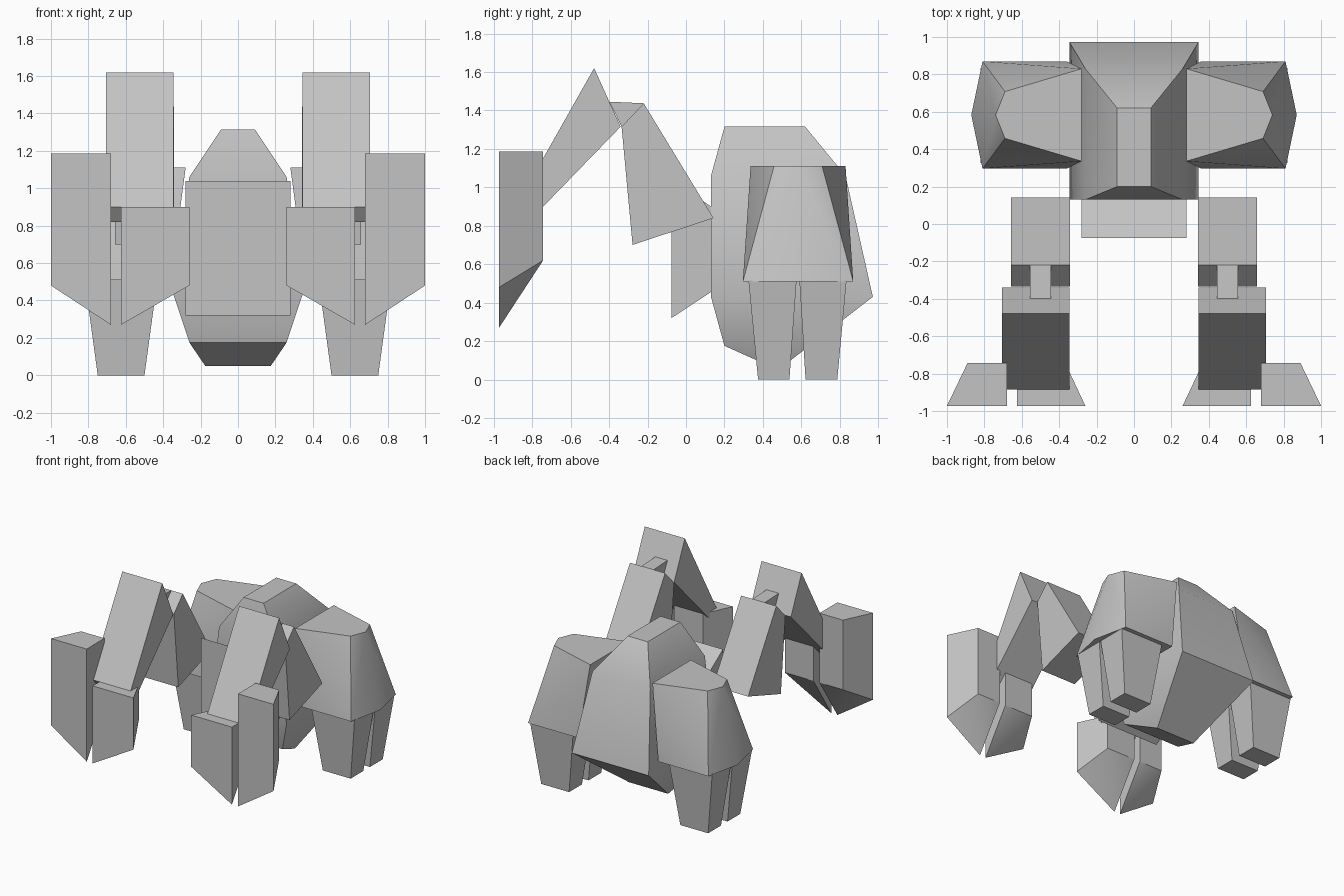
import bpy
import bmesh
import math

cube = bpy.data.objects.get("Cube")
if cube:
    bpy.data.objects.remove(cube, do_unlink=True)

# One plain stone grey for everything
grey = bpy.data.materials.new("stone_grey")
grey.use_nodes = True
COLOUR = (0.55, 0.55, 0.55, 1)
grey.diffuse_color = COLOUR
grey.node_tree.nodes["Principled BSDF"].inputs["Base Color"].default_value = COLOUR


def solid(name, points):
    """Convex faceted block around the given corners, soft only over shallow edges."""
    bm = bmesh.new()
    for p in points:
        bm.verts.new(p)
    bmesh.ops.convex_hull(bm, input=bm.verts[:])
    bmesh.ops.dissolve_limit(bm, angle_limit=math.radians(1),
                             verts=bm.verts[:], edges=bm.edges[:])
    bmesh.ops.recalc_face_normals(bm, faces=bm.faces[:])
    for f in bm.faces:
        f.smooth = True
    for e in bm.edges:
        e.smooth = e.calc_face_angle(math.pi) < math.radians(30)
    mesh = bpy.data.meshes.new(name)
    bm.to_mesh(mesh)
    bm.free()
    mesh.materials.append(grey)
    obj = bpy.data.objects.new(name, mesh)
    bpy.context.collection.objects.link(obj)
    return obj


def rect(x0, x1, y0, y1, z):
    return [(x, y, z) for x in (x0, x1) for y in (y0, y1)]


def extrude_x(profile, x0, x1):
    """Corners of a side (y, z) profile swept across x."""
    return [(x, y, z) for x in (x0, x1) for y, z in profile]


def pair(name, points):
    """The same block on both sides of the model."""
    solid("left_" + name, points)
    solid("right_" + name, [(-x, y, z) for x, y, z in points])


# Body: stacked rings narrowing to a ridge on top and a keel below
solid("body",
      rect(-0.09, 0.09, 0.2, 0.62, 1.315)
      + rect(-0.26, 0.26, 0.13, 0.83, 1.06)
      + rect(-0.345, 0.345, 0.13, 0.972, 0.43)
      + [(s * 0.26, 0.2, 0.175) for s in (-1, 1)]
      + [(s * 0.175, 0.48, 0.05) for s in (-1, 1)])

# Head block on the front of the body
solid("head", extrude_x([(-0.075, 0.32), (-0.075, 1.04), (0.13, 0.9), (0.13, 0.455)],
                        -0.28, 0.28))

# Hind hips: faceted shells
MID = 0.583
hip = [(0.74, MID, 1.11), (0.87, MID, 0.51)]
for s in (-1, 1):
    hip += [(0.28, MID + s * 0.247, 1.11), (0.69, MID + s * 0.125, 1.11),
            (0.36, MID + s * 0.287, 0.51), (0.81, MID + s * 0.287, 0.51)]
pair("hip", hip)

# Hind feet: two tapered toes under each hip
for name, top, foot in (("front_toe", (0.325, 0.575), (0.375, 0.538)),
                        ("back_toe", (0.59, 0.835), (0.622, 0.787))):
    pair(name, rect(0.43, 0.82, *top, 0.515) + rect(0.5, 0.75, *foot, 0))

# Arms: upper arm, elbow link and forearm
pair("upper_arm", extrude_x([(-0.22, 1.437), (0.143, 0.84), (-0.278, 0.7), (-0.335, 1.315)],
                            0.342, 0.658))
pair("elbow", extrude_x([(-0.398, 1.445), (-0.22, 1.437), (-0.335, 1.315)], 0.445, 0.555))
pair("forearm", extrude_x([(-0.478, 1.62), (-0.34, 1.315), (-0.82, 0.82), (-0.885, 0.9)],
                          0.345, 0.705))

# Claws: wide at the front, with slanted points
FRONT, BACK = -0.972, -0.743
for name, inner, outer, outer_back, top in (("outer_claw", 0.68, 1.0, 0.89, 1.185),
                                            ("inner_claw", 0.626, 0.26, 0.368, 0.9)):
    pair(name, [(inner, FRONT, top), (outer, FRONT, top),
                (inner, BACK, top), (outer_back, BACK, top),
                (inner, FRONT, 0.27), (outer, FRONT, 0.48),
                (inner, BACK, 0.62), (outer_back, BACK, 0.62)])
